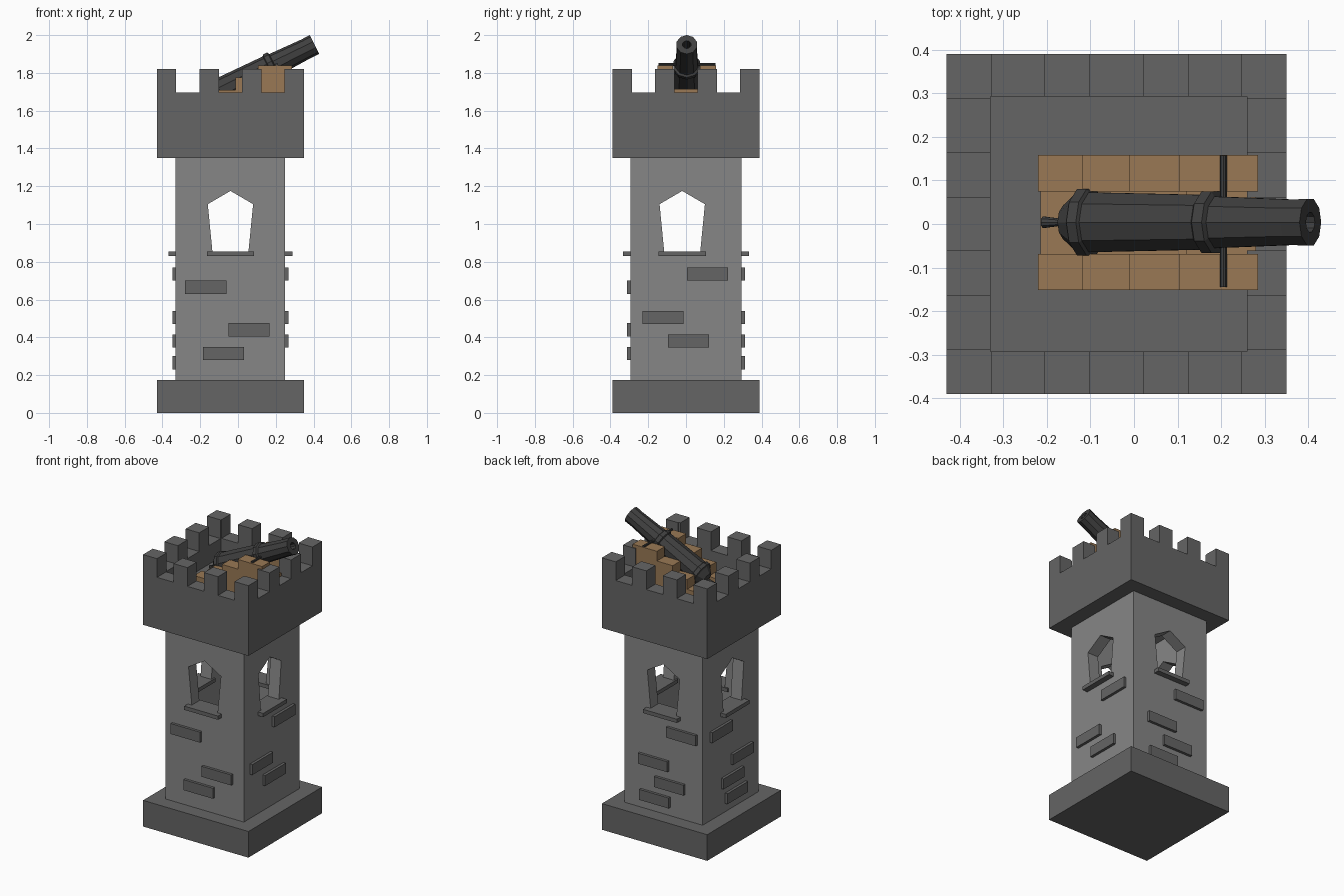
import bpy, bmesh
from math import sin, cos, tan, pi, radians
from mathutils import Matrix, Vector

if "Cube" in bpy.data.objects:
    bpy.data.objects.remove(bpy.data.objects["Cube"])

CX = -0.04  # tower axis


def material(name, c):
    m = bpy.data.materials.new(name)
    m.diffuse_color = (*c, 1)
    m.use_nodes = True
    m.node_tree.nodes["Principled BSDF"].inputs["Base Color"].default_value = m.diffuse_color
    return m


DARK = material("dark_stone", (0.13, 0.13, 0.13))
STONE = material("stone", (0.24, 0.24, 0.24))
WOOD = material("wood", (0.32, 0.19, 0.09))
IRON = material("iron", (0.05, 0.05, 0.05))


def make(name, bm, mat):
    bmesh.ops.recalc_face_normals(bm, faces=bm.faces)
    me = bpy.data.meshes.new(name)
    bm.to_mesh(me)
    bm.free()
    ob = bpy.data.objects.new(name, me)
    bpy.context.collection.objects.link(ob)
    if mat:
        me.materials.append(mat)
    return ob


def box(name, x, y, z, mat=None):
    bm = bmesh.new()
    size = (x[1] - x[0], y[1] - y[0], z[1] - z[0])
    mid = Vector((sum(x) / 2, sum(y) / 2, sum(z) / 2))
    bmesh.ops.create_cube(bm, size=1, matrix=Matrix.Translation(mid) @ Matrix.Diagonal((*size, 1)))
    return make(name, bm, mat)


def prism(name, pts, vec, mat=None):
    bm = bmesh.new()
    f = bm.faces.new([bm.verts.new(p) for p in pts])
    r = bmesh.ops.extrude_face_region(bm, geom=[f], use_keep_orig=True)
    bmesh.ops.translate(bm, vec=vec, verts=[v for v in r["geom"] if isinstance(v, bmesh.types.BMVert)])
    return make(name, bm, mat)


def cut(ob, cutter):
    m = ob.modifiers.new("cut", "BOOLEAN")
    m.operation, m.solver, m.object = "DIFFERENCE", "EXACT", cutter
    bpy.context.view_layer.objects.active = ob
    bpy.ops.object.modifier_apply(modifier=m.name)
    bpy.data.objects.remove(cutter)


# plinth
box("plinth", (CX - .39, CX + .39), (-.39, .39), (0, .175), DARK)

# hollow shaft with pointed windows through all four walls
shaft = box("shaft", (CX - .29, CX + .29), (-.295, .295), (.175, 1.35), STONE)
cut(shaft, box("hollow", (CX - .21, CX + .21), (-.215, .215), (.2, 1.33)))
arch = [(-.095, .85), (.095, .85), (.12, 1.105), (0, 1.175), (-.12, 1.105)]
cut(shaft, prism("window_cut_y", [(CX + u, -.6, z) for u, z in arch], (0, 1.2, 0)))
cut(shaft, prism("window_cut_x", [(-.7, u - .02, z) for u, z in arch], (1.3, 0, 0)))

# window sills and raised bricks on each side
FACES = {
    "front": [(-.28, .63), (-.05, .405), (-.185, .28)],
    "right": [(.005, .70), (-.23, .47), (-.095, .345)],
    "back": [(-.29, .70), (-.08, .47), (-.20, .345), (-.09, .23)],
    "left": [(0, .70), (-.22, .47), (-.12, .345), (-.16, .23)],
}


def on_wall(name, side, u, z, depth, inset):
    s = 1 if side in ("right", "back") else -1
    half = .295 if side in ("front", "back") else .29
    d = sorted((s * (half - inset), s * (half + depth)))
    if side in ("front", "back"):
        box(name, u, d, z, DARK)
    else:
        box(name, (CX + d[0], CX + d[1]), u, z, DARK)


for side, bricks in FACES.items():
    mid = CX if side in ("front", "back") else -.02
    on_wall(side + "_sill", side, (mid - .125, mid + .125), (.83, .855), .038, .09)
    for i, (u, z) in enumerate(bricks):
        on_wall(f"{side}_brick_{i + 1}", side, (u, u + .218), (z, z + .07), .018, .01)

# battlement: recessed deck and square notches
FLOOR = 1.57
crown = box("battlement", (CX - .39, CX + .39), (-.39, .39), (1.35, 1.82), DARK)
cut(crown, box("recess", (CX - .29, CX + .30), (-.293, .293), (FLOOR, 2)))
for c in (-.226, 0, .226):
    n = (c - .061, c + .061)
    cut(crown, box("notch_y", (CX + n[0], CX + n[1]), (-.6, .6), (1.695, 2)))
    cut(crown, box("notch_x", (-.7, .6), n, (1.695, 2)))

# stepped wooden carriage
steps = [(-.22, FLOOR), (.285, FLOOR), (.285, 1.84), (.105, 1.84), (.105, 1.775), (-.012, 1.775),
         (-.012, 1.71), (-.118, 1.71), (-.118, 1.645), (-.22, 1.645)]
for name, y in (("left_cheek", .075), ("right_cheek", -.152)):
    prism("carriage_" + name, [(x, y, z) for x, z in steps], (0, .083, 0), WOOD)
box("carriage_bed", (-.215, .28), (-.07, .076), (FLOOR, 1.61), WOOD)
box("carriage_crossbeam", (.12, .28), (-.07, .076), (1.60, 1.715), WOOD)

# cannon barrel: profile (x, radius) spun about a tilted axis
TILT = radians(26.5)
prof = [(-.208, 0), (-.208, .014), (-.165, .008), (-.158, .04), (-.125, .07), (-.12, .08), (-.098, .08),
        (-.094, .072), (.16, .066), (.165, .074), (.188, .074), (.193, .062), (.36, .055),
        (.405, .056), (.405, .023), (.30, .023), (.30, 0)]
N = 10
bm = bmesh.new()
rings = []
for x, r in prof:
    c = Vector((x, .004, 1.95 - (.405 - x) * tan(TILT)))
    a, b = Vector((-sin(TILT), 0, cos(TILT))), Vector((0, 1, 0))
    k = N if r else 1
    rings.append([bm.verts.new(c + r * (a * cos(2 * pi * i / N) + b * sin(2 * pi * i / N))) for i in range(k)])
for p, q in zip(rings, rings[1:]):
    for i in range(N):
        j = (i + 1) % N
        quad = [p[i % len(p)], p[j % len(p)], q[j % len(q)], q[i % len(q)]]
        bm.faces.new(list(dict.fromkeys(quad)))
make("cannon_barrel", bm, IRON)

# trunnion rod resting on the cheeks
bm = bmesh.new()
bmesh.ops.create_cone(bm, cap_ends=True, segments=8, radius1=.008, radius2=.008, depth=.302,
                      matrix=Matrix.Translation((.205, .006, 1.845)) @ Matrix.Rotation(pi / 2, 4, "X"))
make("cannon_trunnion", bm, IRON)
